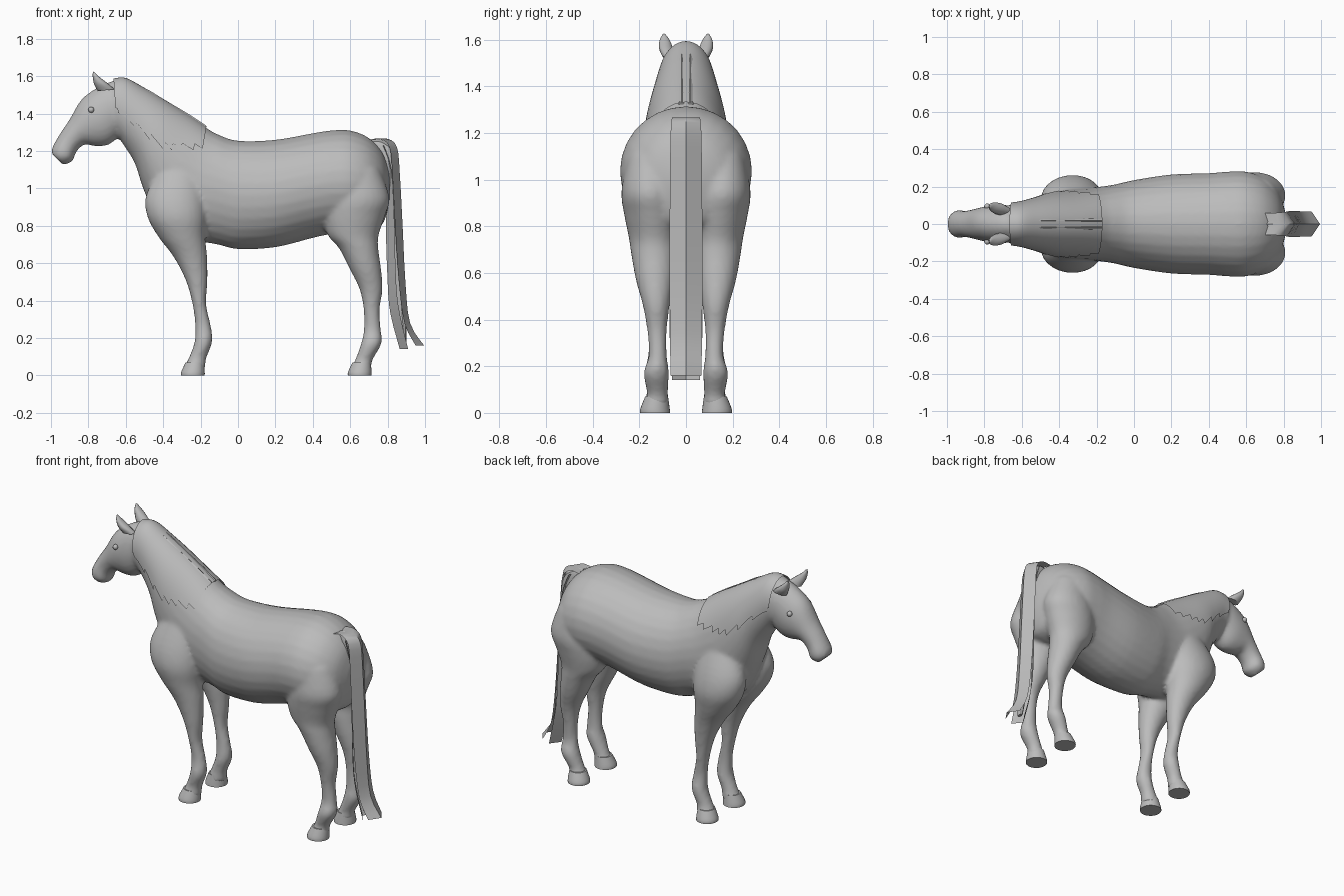
import bpy, bmesh, math
from mathutils import Vector

old = bpy.data.objects.get("Cube")
if old:
    bpy.data.objects.remove(old, do_unlink=True)

coat = bpy.data.materials.new("grey_coat")
coat.use_nodes = True
coat.diffuse_color = (0.5, 0.5, 0.5, 1)
coat.node_tree.nodes["Principled BSDF"].inputs["Base Color"].default_value = coat.diffuse_color


def finish(name, bm, angle=60):
    mesh = bpy.data.meshes.new(name)
    bm.to_mesh(mesh)
    bm.free()
    mesh.materials.append(coat)
    obj = bpy.data.objects.new(name, mesh)
    bpy.context.collection.objects.link(obj)
    bpy.ops.object.select_all(action="DESELECT")
    obj.select_set(True)
    bpy.context.view_layer.objects.active = obj
    bpy.ops.object.shade_smooth_by_angle(angle=math.radians(angle))
    return obj


def spline(rows, steps):
    """Catmull-Rom interpolation through rows of numbers."""
    rows = [Vector(r) for r in rows]
    out = []
    for i in range(len(rows) - 1):
        p, q = rows[i], rows[i + 1]
        before, after = rows[max(i - 1, 0)], rows[min(i + 2, len(rows) - 1)]
        for k in range(steps):
            t = k / steps
            m, n = (q - before) / 2, (after - p) / 2
            d = q - p
            out.append(p + m * t + (3 * d - 2 * m - n) * t**2 + (m + n - 2 * d) * t**3)
    return out + [rows[-1]]


def loft(bm, rows, side=1, steps=4, sides=28, grow=0):
    """Closed tube; each row is two x,z end points, then inner and outer y."""
    rings = []
    for ax, az, bx, bz, inner, outer in spline(rows, steps):
        a, b = Vector((ax, 0, az)), Vector((bx, 0, bz))
        half = (a - b) / 2
        half += half.normalized() * grow
        mid = (a + b) / 2 + Vector((0, side * (inner + outer) / 2, 0))
        wide = Vector((0, (outer - inner) / 2 + grow, 0))
        rings.append([bm.verts.new(mid + half * math.cos(u) + wide * math.sin(u))
                      for u in (math.tau * k / sides for k in range(sides))])
    for r, s in zip(rings, rings[1:]):
        for k in range(sides):
            n = (k + 1) % sides
            bm.faces.new((r[k], r[n], s[n], s[k]))
    bm.faces.new(rings[0])
    bm.faces.new(rings[-1])
    bmesh.ops.recalc_face_normals(bm, faces=bm.faces)


def centred(rows):
    return [(*r[:4], -r[4], r[4]) for r in rows]


def level(rows):
    return [(f, z, b, z, i, o) for z, f, b, i, o in rows]


# Torso from rump to withers, and neck from withers to poll
torso = centred([(x, t, x, b, w) for x, t, b, w in (
    (.81, 1.08, .93, .06), (.775, 1.19, .81, .17), (.7, 1.27, .77, .245),
    (.6, 1.31, .76, .28), (.5, 1.31, .755, .28), (.4, 1.295, .735, .272),
    (.2, 1.26, .685, .265), (0, 1.255, .675, .235), (-.11, 1.29, .7, .21))])
neck = centred([
    (-.17, 1.325, -.27, .73, .195), (-.26, 1.385, -.41, .8, .185),
    (-.39, 1.465, -.5, .98, .165), (-.5, 1.53, -.55, 1.13, .138),
    (-.6, 1.583, -.61, 1.23, .116), (-.665, 1.58, -.645, 1.28, .108)])
head = centred([
    (-.62, 1.575, -.61, 1.32, .08), (-.7, 1.565, -.65, 1.265, .1),
    (-.79, 1.515, -.7, 1.23, .102), (-.845, 1.465, -.765, 1.225, .092),
    (-.9, 1.37, -.82, 1.235, .078), (-.95, 1.295, -.865, 1.195, .07),
    (-.99, 1.225, -.885, 1.145, .075), (-1, 1.19, -.935, 1.125, .055)])

# Legs: height, front, back, inner side, outer side
front_leg = level([
    (1.13, -.4, -.22, .09, .17), (.97, -.49, -.18, .03, .24),
    (.85, -.485, -.17, .02, .262), (.74, -.425, -.175, .02, .24),
    (.635, -.345, -.165, .045, .21), (.51, -.28, -.163, .07, .187),
    (.38, -.243, -.17, .082, .17), (.27, -.23, -.146, .085, .16),
    (.18, -.232, -.138, .077, .175), (.09, -.265, -.17, .078, .168),
    (.03, -.297, -.175, .07, .185)])
hind_leg = level([
    (1.1, .52, .76, .05, .25), (.95, .48, .81, .03, .277),
    (.85, .46, .785, .02, .265), (.75, .48, .752, .03, .245),
    (.68, .54, .75, .035, .235), (.57, .597, .765, .05, .215),
    (.46, .65, .773, .07, .185), (.35, .672, .757, .082, .166),
    (.245, .673, .764, .082, .16), (.17, .658, .767, .073, .182),
    (.08, .625, .718, .078, .167), (.03, .595, .715, .07, .187)])

bm = bmesh.new()
for rows in (torso + neck, head):
    loft(bm, rows)
for side in (1, -1):
    loft(bm, front_leg, side)
    loft(bm, hind_leg, side)
body = finish("body_and_legs", bm)
remesh = body.modifiers.new("blend_parts", "REMESH")
remesh.mode = "VOXEL"
remesh.voxel_size = .013
remesh.use_smooth_shade = True
soft = body.modifiers.new("soften", "SMOOTH")
soft.factor = .5
soft.iterations = 5

# Hooves, ears and eyes
for side, word in ((1, "right"), (-1, "left")):
    for name, x in (("front", -.24), ("hind", .652)):
        bm = bmesh.new()
        loft(bm, level([(0, x - .065, x + .062, .068, .197),
                        (.02, x - .063, x + .062, .07, .195),
                        (.07, x - .04, x + .058, .077, .175)]), side)
        finish(f"{name}_{word}_hoof", bm, 40)
    bm = bmesh.new()
    loft(bm, [(-.75, 1.52, -.66, 1.53, .045, .1), (-.77, 1.56, -.695, 1.56, .055, .115),
              (-.777, 1.6, -.74, 1.595, .07, .113), (-.775, 1.625, -.765, 1.62, .088, .1)],
         side, sides=12)
    finish(f"{word}_ear", bm)
    bm = bmesh.new()
    bmesh.ops.create_uvsphere(bm, u_segments=12, v_segments=8, radius=.016)
    bmesh.ops.translate(bm, verts=bm.verts, vec=(-.785, side * .094, 1.42))
    finish(f"{word}_eye", bm)

# Mane: a thin shell over the upper neck, with two crest ridges
bm = bmesh.new()
loft(bm, neck, steps=6, sides=48, grow=.007)


def below_mane(face):
    c = face.calc_center_median()
    return c.z < max(1.22, 1.43 - .8 * (c.x + .66)) or len(face.verts) > 4


bmesh.ops.delete(bm, geom=[f for f in bm.faces if below_mane(f)], context="FACES")
finish("mane", bm)
bm = bmesh.new()
for side in (1, -1):
    loft(bm, [(x, z + .005, x - .02, z - .05, .004, .035) for x, z in (
        (-.64, 1.583), (-.5, 1.532), (-.39, 1.467), (-.26, 1.39), (-.17, 1.33))],
        side, sides=10)
finish("mane_crest", bm)


def strip(name, rows):
    """Folded ribbon; each row is side x, ridge x, height, half width."""
    bm = bmesh.new()
    rings = [[bm.verts.new(p) for p in ((e, -w, z), (r, 0, z), (e, w, z))]
             for e, r, z, w in spline(rows, 3)]
    for a, b in zip(rings, rings[1:]):
        for k in range(2):
            bm.faces.new((a[k], a[k + 1], b[k + 1], b[k]))
    finish(name, bm, 30)


# Tail: root and hanging folded ribbons
strip("tail_outer", [(.7, .72, 1.26, .06), (.76, .8, 1.265, .06), (.81, .85, 1.22, .065),
                     (.825, .865, 1.08, .068), (.84, .88, .8, .07), (.86, .895, .5, .07),
                     (.89, .92, .28, .068), (.95, .995, .16, .066)])
strip("tail_inner", [(.78, .76, 1.23, .05), (.82, .8, 1.1, .06), (.835, .79, .85, .068),
                     (.845, .8, .5, .07), (.865, .815, .33, .07), (.91, .865, .14, .06)])
bm = bmesh.new()
loft(bm, centred([(.7, 1.26, .7, 1.18, .03), (.77, 1.26, .74, 1.17, .04),
                  (.84, 1.2, .775, 1.1, .045), (.86, 1.02, .8, 1, .04),
                  (.875, .7, .82, .7, .04), (.9, .35, .85, .35, .03),
                  (.9, .18, .88, .18, .02)]), sides=8)
finish("tail_core", bm, 40)
